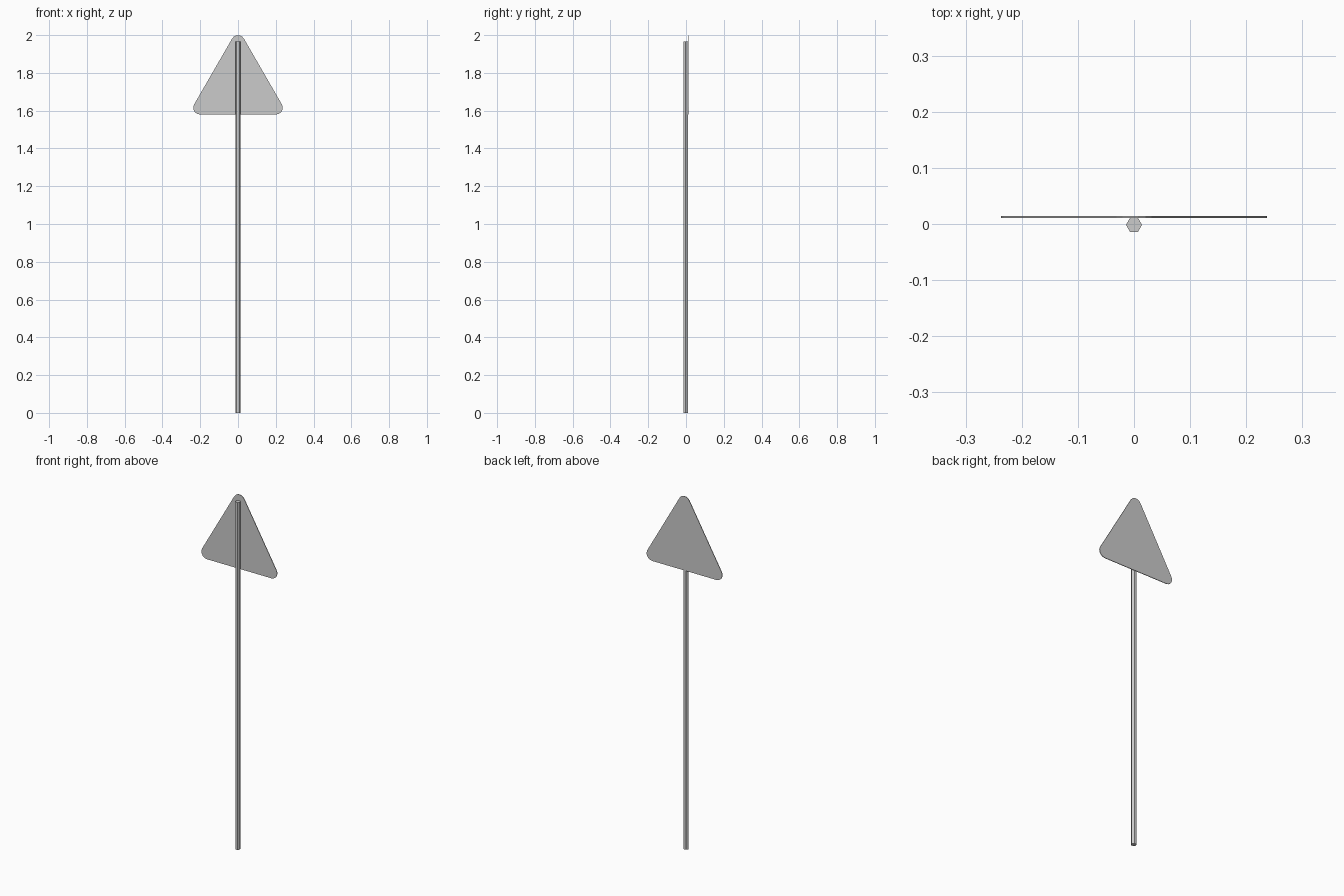
import bpy, bmesh
from math import sin, cos, radians

if "Cube" in bpy.data.objects:
    bpy.data.objects.remove(bpy.data.objects["Cube"])

POLE_R, POLE_Y, POLE_TOP = 0.0143, -0.0016, 1.965
PLATE_FRONT, PLATE_BACK = 0.0108, 0.0144
SIDE, CORNER_R, BASE_Z = 0.403, 0.0355, 1.58
CORNER_STEPS = 5


def extruded(name, profile, direction):
    """Solid made by extruding a closed profile along a direction."""
    bm = bmesh.new()
    face = bm.faces.new([bm.verts.new(p) for p in profile])
    ext = bmesh.ops.extrude_face_region(bm, geom=[face], use_keep_orig=True)
    verts = [g for g in ext["geom"] if isinstance(g, bmesh.types.BMVert)]
    bmesh.ops.translate(bm, verts=verts, vec=direction)
    bmesh.ops.recalc_face_normals(bm, faces=bm.faces)
    mesh = bpy.data.meshes.new(name)
    bm.to_mesh(mesh)
    bm.free()
    obj = bpy.data.objects.new(name, mesh)
    bpy.context.collection.objects.link(obj)
    return obj


# Hexagonal post
hexagon = [(POLE_R * cos(radians(60 * i)), POLE_Y + POLE_R * sin(radians(60 * i)), 0)
           for i in range(6)]
extruded("sign_post", hexagon, (0, 0, POLE_TOP))

# Triangular sign plate with rounded corners
low = BASE_Z + CORNER_R
corners = [(SIDE / 2, low, -90), (0, low + SIDE * sin(radians(60)), 30), (-SIDE / 2, low, 150)]
outline = []
for cx, cz, start in corners:
    for i in range(CORNER_STEPS + 1):
        a = radians(start + 120 * i / CORNER_STEPS)
        outline.append((cx + CORNER_R * cos(a), PLATE_FRONT, cz + CORNER_R * sin(a)))
extruded("sign_plate", outline, (0, PLATE_BACK - PLATE_FRONT, 0))
